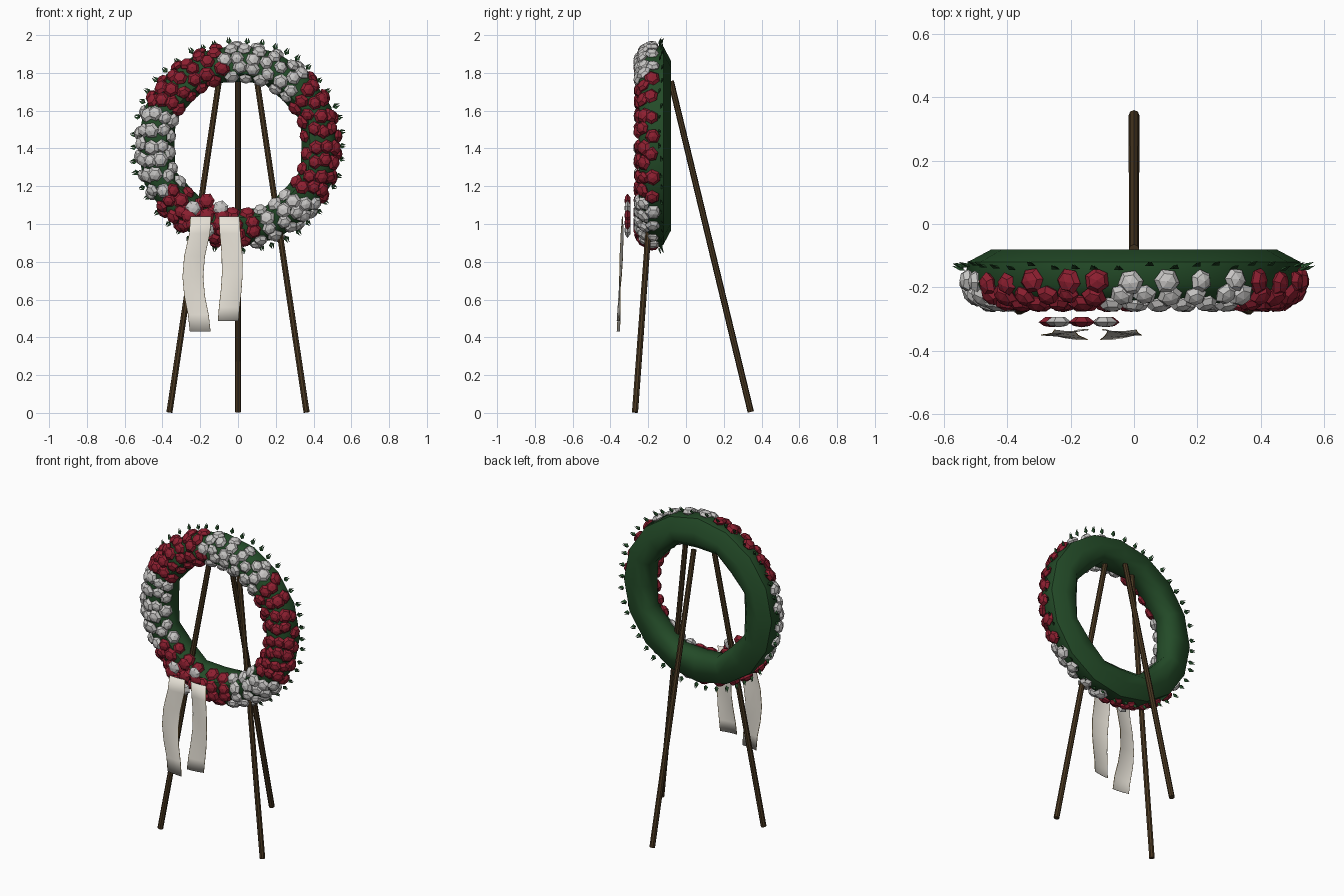
import bpy, bmesh, math, random
from mathutils import Vector, Matrix

if "Cube" in bpy.data.objects:
    bpy.data.objects.remove(bpy.data.objects["Cube"])

random.seed(7)
CZ = 1.415                      # height of wreath centre


def material(name, rgb):
    m = bpy.data.materials.new(name)
    m.diffuse_color = (*rgb, 1)
    m.use_nodes = True
    m.node_tree.nodes["Principled BSDF"].inputs["Base Color"].default_value = m.diffuse_color
    return m


GREEN = material("leaf green", (0.017, 0.07, 0.021))
RED = material("flower red", (0.27, 0.014, 0.03))
WHITE = material("flower white", (0.58, 0.57, 0.56))
BROWN = material("wood brown", (0.065, 0.038, 0.015))
CREAM = material("ribbon cream", (0.80, 0.76, 0.68))
GOLD = material("ribbon gold", (0.6, 0.36, 0.08))


def finish(bm, name, mats, smooth=None):
    me = bpy.data.meshes.new(name)
    bm.to_mesh(me)
    bm.free()
    ob = bpy.data.objects.new(name, me)
    bpy.context.collection.objects.link(ob)
    for m in mats:
        me.materials.append(m)
    if smooth:
        bpy.context.view_layer.objects.active = ob
        ob.select_set(True)
        bpy.ops.object.shade_smooth_by_angle(angle=math.radians(smooth))
        ob.select_set(False)
    return ob


def loft(bm, rings, closed=False):
    """Bridge consecutive rings of vertices with quads."""
    n = len(rings)
    for i in range(n if closed else n - 1):
        a, b = rings[i], rings[(i + 1) % n]
        for j in range(len(a)):
            k = (j + 1) % len(a)
            bm.faces.new((a[j], a[k], b[k], b[j]))


def blossom(bm, mat, r, h, levels, sides=6):
    """Faceted bud: rings given as (radius, height) with a pointed cap."""
    rings = []
    for rr, hh in levels:
        ring = []
        for j in range(sides):
            a = math.tau * j / sides
            ring.append(bm.verts.new(mat @ Vector((rr * r * math.cos(a), rr * r * math.sin(a), hh * h))))
        rings.append(ring)
    loft(bm, rings)
    top = bm.verts.new(mat @ Vector((0, 0, h)))
    for j in range(sides):
        bm.faces.new((rings[-1][j], rings[-1][(j + 1) % sides], top))
    bm.faces.new(rings[0][::-1])


def facing(pos, normal, spin):
    q = Vector(normal).to_track_quat('Z', 'Y').to_matrix().to_4x4()
    return Matrix.Translation(pos) @ q @ Matrix.Rotation(spin, 4, 'Z')


# wreath base: profile swept round, with a coarser inner edge
bm = bmesh.new()
profile = [(0.45, -0.08), (0.525, -0.12), (0.535, -0.19), (0.48, -0.25),
           (0.39, -0.25), (0.345, -0.19), (0.345, -0.12), (0.385, -0.08)]
rings = []
SEG = 16
for i in range(SEG):
    a = math.tau * i / SEG
    ring = []
    for r, y in profile:
        if r < 0.4:
            r += 0.012 if i % 2 else -0.008
        ring.append(bm.verts.new((r * math.cos(a), y, CZ + r * math.sin(a))))
    rings.append(ring)
loft(bm, rings, closed=True)
bmesh.ops.recalc_face_normals(bm, faces=bm.faces)
finish(bm, "wreath_base", [GREEN], 50)


# flowers in rows over the front of the wreath, coloured by sector
def is_red(deg):
    d = deg % 360
    return d < 44 or 100 < d < 157 or 214 < d < 281 or d > 327


flowers = {True: bmesh.new(), False: bmesh.new()}
BUD = [(0.7, -0.35), (1.0, 0.15), (0.68, 0.72)]
for phi, count in ((3, 30), (38, 38), (72, 36), (108, 32), (145, 28)):
    for i in range(count):
        a = math.tau * (i + 0.5 * (phi % 2) + random.uniform(-.15, .15)) / count
        p = math.radians(phi + random.uniform(-6, 6))
        r = 0.438 + 0.088 * math.cos(p)
        y = -0.178 - 0.072 * math.sin(p)
        nr, ny = math.cos(p) * 0.9, -math.sin(p)
        pos = (r * math.cos(a), y, CZ + r * math.sin(a))
        nor = (nr * math.cos(a) + random.uniform(-.2, .2), ny,
               nr * math.sin(a) + random.uniform(-.2, .2))
        size = random.uniform(0.037, 0.045)
        blossom(flowers[is_red(math.degrees(a))], facing(pos, nor, random.uniform(0, 6)),
                size, 0.03, BUD)
finish(flowers[True], "red_flowers", [RED])
finish(flowers[False], "white_flowers", [WHITE])

# small leaf tips around the rim
bm = bmesh.new()
for i in range(46):
    a = math.tau * i / 46 + random.uniform(-.03, .03)
    out = Vector((math.cos(a), 0, math.sin(a)))
    side = Vector((-math.sin(a), 0, math.cos(a)))
    c = out * 0.522 + Vector((0, -0.135 + random.uniform(-.008, .008), CZ))
    tip = out * random.uniform(0.048, 0.062)
    for s in (-1, 1):
        v = [bm.verts.new(c + side * x + o + Vector((0, y, 0))) for x, y, o in (
            (0, -0.004, tip * 0.3), (s * 0.015, -0.004, tip * 0.55),
            (s * 0.004, 0.01, tip), (0, 0.006, tip * 0.5))]
        for f in ((0, 1, 2), (0, 2, 3), (1, 3, 2), (0, 3, 1)):
            bm.faces.new([v[k] for k in f])
bmesh.ops.recalc_face_normals(bm, faces=bm.faces)
finish(bm, "rim_leaves", [GREEN])

# posy of flattened flowers above the ribbons
posy = {True: bmesh.new(), False: bmesh.new()}
LENS = [(0.5, -1.0), (1.0, 0.0), (0.6, 0.75)]
spots = [(0, 0, True)] + [(0.085 * math.cos(math.radians(d)), 0.078 * math.sin(math.radians(d)), k % 2 == 1)
                          for k, d in enumerate(range(30, 390, 60))]
spots += [(-0.095, 0, True), (0.08, 0, True)]
for x, z, red in spots:
    blossom(posy[red], facing((-0.165 + x, -0.31, 1.045 + z), (0, -1, 0), random.uniform(0, 1)),
            0.042, 0.016, LENS)
finish(posy[True], "posy_red", [RED])
finish(posy[False], "posy_white", [WHITE])


# hanging ribbons with a thin gold edge
def ribbon(name, centres, half, twist):
    bm = bmesh.new()
    us = (-1, -0.965, -0.4, 0.4, 0.965, 1)
    rows = []
    for k, (x, z) in enumerate(centres):
        t = k / (len(centres) - 1)
        tw = twist * math.sin(t * 5)
        rows.append([bm.verts.new((x + u * half, -0.335 - 0.024 * t + tw * u - 0.005 * (1 - u * u), z))
                     for u in us])
    for a, b in zip(rows, rows[1:]):
        for j in range(len(us) - 1):
            f = bm.faces.new((a[j], b[j], b[j + 1], a[j + 1]))
            f.material_index = 1 if j in (0, 4) else 0
    ob = finish(bm, name, [CREAM, GOLD], 60)
    m = ob.modifiers.new("thickness", 'SOLIDIFY')
    m.thickness = 0.002


ribbon("left_ribbon", [(-0.197, 1.04), (-0.203, 0.95), (-0.23, 0.83), (-0.239, 0.72),
                       (-0.23, 0.62), (-0.21, 0.52), (-0.2, 0.43)], 0.055, 0.008)
ribbon("right_ribbon", [(-0.047, 1.04), (-0.042, 0.95), (-0.032, 0.84), (-0.03, 0.74),
                        (-0.036, 0.65), (-0.046, 0.56), (-0.052, 0.487)], 0.055, -0.008)


# tripod legs
def leg(name, foot, head):
    foot, head = Vector(foot), Vector(head)
    d = head - foot
    bm = bmesh.new()
    bmesh.ops.create_cone(bm, cap_ends=True, segments=8, radius1=0.017, radius2=0.016,
                          depth=d.length,
                          matrix=Matrix.Translation((foot + head) / 2) @ d.to_track_quat('Z', 'Y').to_matrix().to_4x4())
    finish(bm, name, [BROWN], 30)


for s, side in ((-1, "left"), (1, "right")):
    leg(side + "_front_leg", (s * 0.363, -0.27, 0.003), (s * 0.1, -0.14, 1.76))
leg("back_leg", (0, 0.343, 0.005), (0, -0.08, 1.757))
